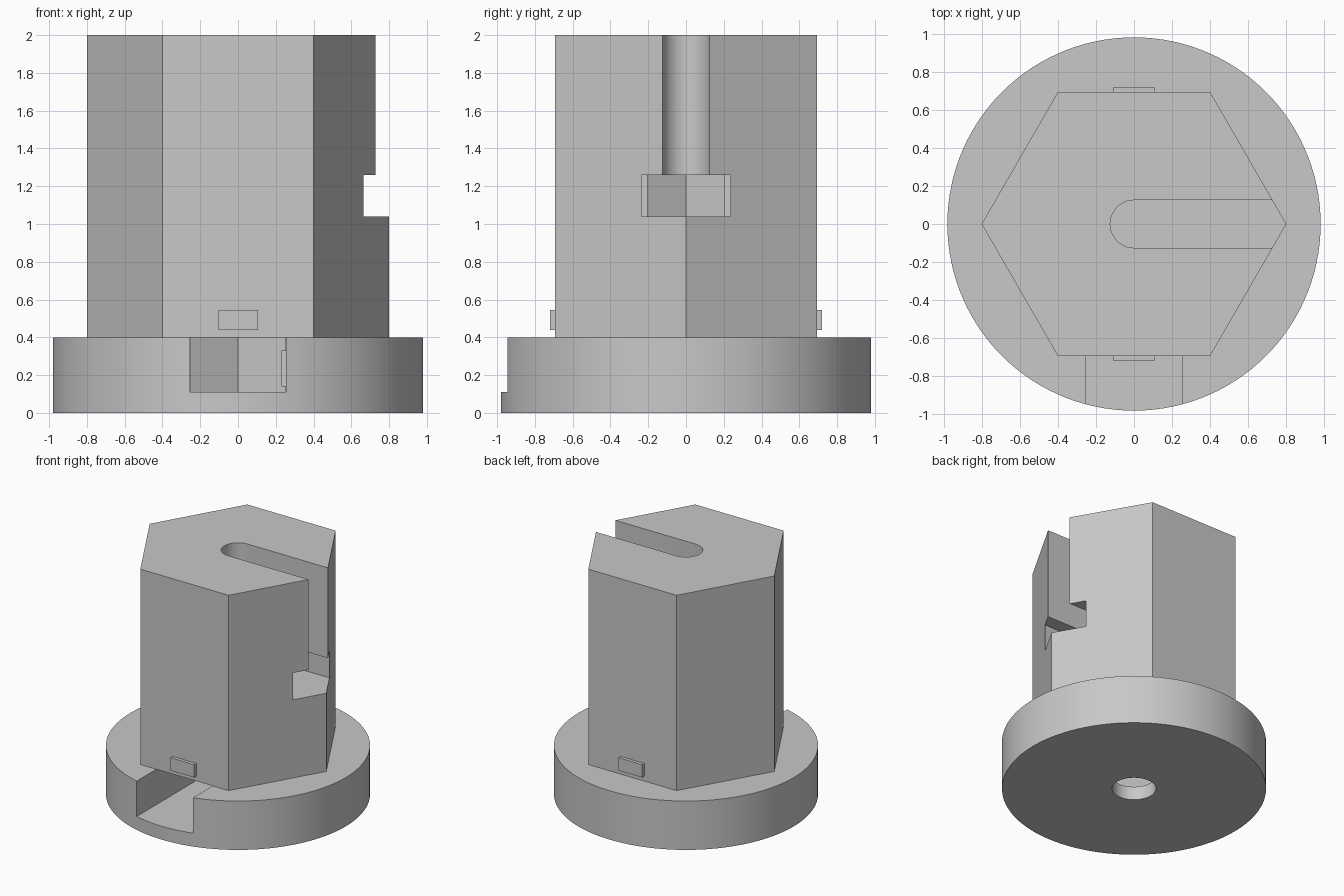
import bpy, bmesh, math

if "Cube" in bpy.data.objects:
    bpy.data.objects.remove(bpy.data.objects["Cube"], do_unlink=True)

grey = bpy.data.materials.new("plain grey")
grey.use_nodes = True
grey.diffuse_color = (0.58, 0.58, 0.58, 1)
grey.node_tree.nodes["Principled BSDF"].inputs["Base Color"].default_value = (0.58, 0.58, 0.58, 1)


def prism(name, outline, z0, z1):
    """Extrude a flat outline between two heights."""
    bm = bmesh.new()
    face = bm.faces.new([bm.verts.new((x, y, z0)) for x, y in outline])
    out = bmesh.ops.extrude_face_region(bm, geom=[face])
    for v in out["geom"]:
        if isinstance(v, bmesh.types.BMVert):
            v.co.z = z1
    bmesh.ops.recalc_face_normals(bm, faces=bm.faces)
    mesh = bpy.data.meshes.new(name)
    bm.to_mesh(mesh)
    bm.free()
    mesh.materials.append(grey)
    obj = bpy.data.objects.new(name, mesh)
    bpy.context.collection.objects.link(obj)
    return obj


def ring(radius, sides):
    return [(radius * math.cos(math.tau * i / sides), radius * math.sin(math.tau * i / sides))
            for i in range(sides)]


def box(x0, x1, y0, y1):
    return [(x0, y0), (x1, y0), (x1, y1), (x0, y1)]


def nut_pocket(radius, half_width, reach):
    """Channel along +x that ends in half a hexagon pointing to -x."""
    flat = radius * math.sqrt(3) / 2
    side = [(reach, half_width), (0, half_width), (0, flat), (-radius / 2, flat)]
    return side + [(-radius, 0)] + [(x, -y) for x, y in reversed(side)]


def cut(target, cutter):
    cutter.hide_render = True
    mod = target.modifiers.new("cut", "BOOLEAN")
    mod.operation = "DIFFERENCE"
    mod.solver = "EXACT"
    mod.object = cutter
    bpy.context.view_layer.objects.active = target
    bpy.ops.object.modifier_apply(modifier=mod.name)
    bpy.data.objects.remove(cutter, do_unlink=True)


def smooth(obj):
    bpy.ops.object.select_all(action="DESELECT")
    obj.select_set(True)
    bpy.context.view_layer.objects.active = obj
    bpy.ops.object.shade_smooth_by_angle(angle=math.radians(25))


# Round base with a front nut pocket and a bolt hole underneath
base = prism("round_base", ring(0.98, 120), 0, 0.4)
front_outline = [(-y, -x) for x, y in nut_pocket(0.288, 0.255, 1.2)]
cut(base, prism("base_pocket_cutter", front_outline, 0.11, 0.6))
cut(base, prism("bolt_hole_cutter", ring(0.163, 48), -0.1, 0.2))
smooth(base)

# Hexagonal body with a side nut pocket and a round-ended slot above it
body = prism("hexagonal_body", ring(0.8, 6), 0.4, 2)
cut(body, prism("side_pocket_cutter", nut_pocket(0.235, 0.235, 1), 1.04, 1.26))
arc = [(0.125 * math.cos(a), 0.125 * math.sin(a))
       for a in (math.pi / 2 + math.pi * i / 24 for i in range(25))]
cut(body, prism("slot_cutter", [(1, 0.125)] + arc + [(1, -0.125)], 1.15, 2.2))
smooth(body)

# Small locating tabs on the front and back faces
for name, y in (("front_tab", -0.695), ("back_tab", 0.695)):
    prism(name, box(-0.107, 0.107, y - 0.025, y + 0.025), 0.44, 0.545)

# Small retaining bump inside the base pocket
prism("pocket_bump", box(0.23, 0.26, -0.35, -0.2), 0.14, 0.33)
